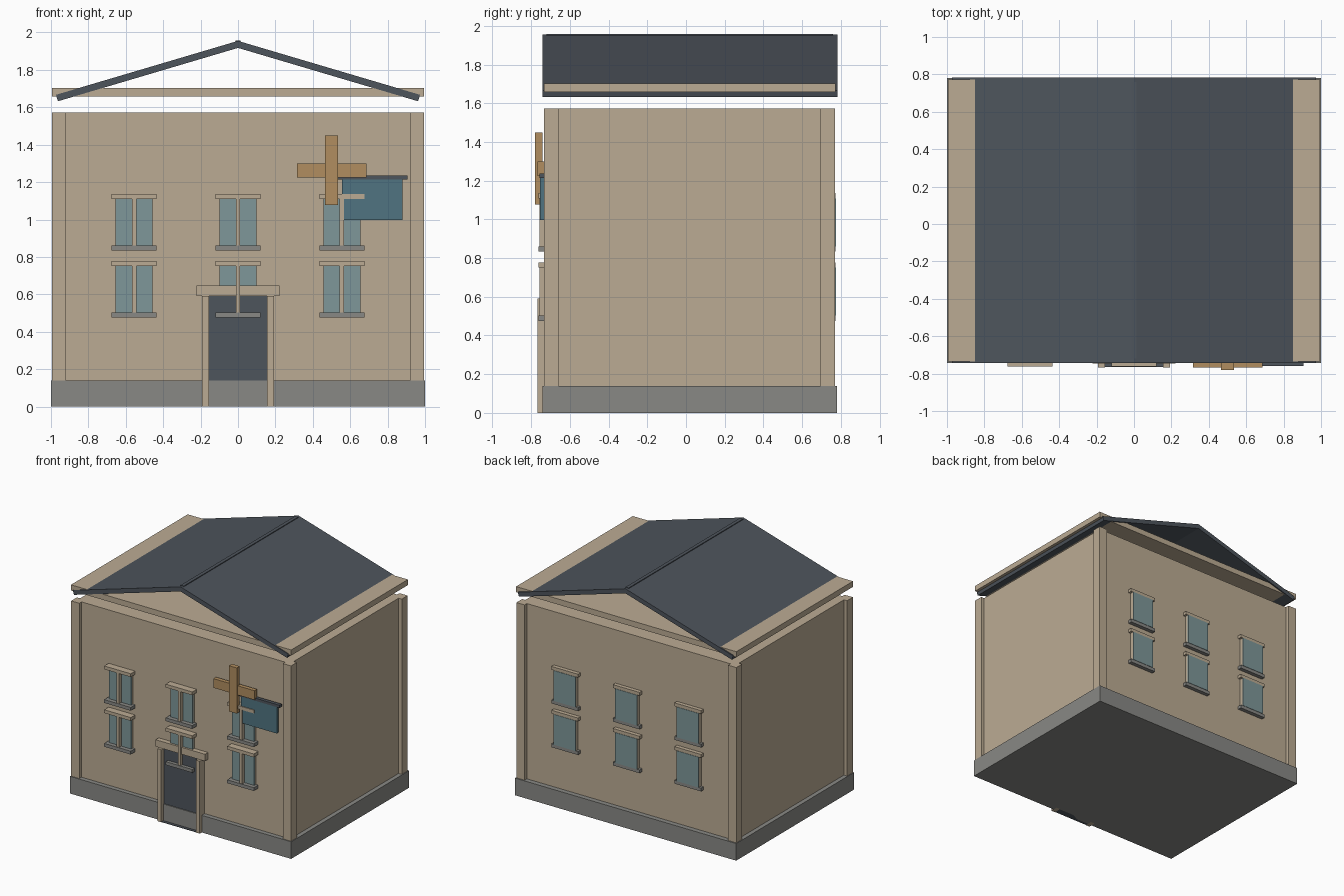
import bpy
import math

cube = bpy.data.objects.get("Cube")
if cube:
    bpy.data.objects.remove(cube, do_unlink=True)


def material(name, rgb):
    mat = bpy.data.materials.new(name)
    mat.use_nodes = True
    color = (*rgb, 1.0)
    mat.diffuse_color = color
    mat.node_tree.nodes["Principled BSDF"].inputs["Base Color"].default_value = color
    return mat


TAN = material("tan plaster", (0.50, 0.41, 0.295))
SLATE = material("dark slate", (0.076, 0.09, 0.108))
GLASS = material("pale blue glass", (0.21, 0.31, 0.32))
GREY = material("grey stone", (0.25, 0.25, 0.235))
WOOD = material("warm wood", (0.44, 0.27, 0.115))
TEAL = material("teal sign paint", (0.08, 0.175, 0.22))


def box(name, mat, x, y, z):
    """Box from (min, max) pairs along each axis."""
    corners = [(a, b, c) for a in x for b in y for c in z]
    faces = [(0, 1, 3, 2), (4, 6, 7, 5), (0, 4, 5, 1),
             (2, 3, 7, 6), (0, 2, 6, 4), (1, 5, 7, 3)]
    mesh = bpy.data.meshes.new(name)
    mesh.from_pydata(corners, [], faces)
    mesh.materials.append(mat)
    obj = bpy.data.objects.new(name, mesh)
    bpy.context.collection.objects.link(obj)
    return obj


def around(center, half):
    return (center - half, center + half)


# Plinth, walls and corner posts
FRONT, BACK = -0.705, 0.74
box("plinth", GREY, (-1, 1), (-0.742, 0.78), (0, 0.14))
box("walls", TAN, (-0.965, 0.965), (FRONT, BACK), (0.14, 1.572))
for side, sx in (("right", -1), ("left", 1)):
    for end, y in (("front", (-0.735, -0.66)), ("back", (0.695, 0.77))):
        box(f"{end}_{side}_corner_post", TAN, around(sx * 0.957, 0.037), y, (0.14, 1.572))

# Ceiling slab and gabled roof
box("ceiling_slab", TAN, (-0.995, 0.995), (-0.735, 0.772), (1.657, 1.703))
PITCH = math.radians(16.5)
for side, sx in (("right", -1), ("left", 1)):
    length = 0.973 / math.cos(PITCH)
    panel = box(f"{side}_roof_panel", SLATE, sorted((0, sx * length)),
                (-0.742, 0.782), (-0.036, 0))
    panel.rotation_euler.y = sx * PITCH
    panel.location.z = 1.955
box("ridge_cap", SLATE, around(0, 0.014), (-0.72, 0.76), (1.92, 1.957))

# Windows on the front and back, two rows of three
for row, z in (("lower", 0.476), ("upper", 0.834)):
    for col, x in (("right", -0.556), ("middle", 0), ("left", 0.556)):
        tag = f"{row}_{col}"
        opening = (z + 0.027, z + 0.275)
        box(f"front_{tag}_frame", TAN, around(x, 0.1), (FRONT, -0.72), opening)
        box(f"front_{tag}_glass", GLASS, around(x, 0.1), (-0.72, -0.728), opening)
        box(f"front_{tag}_mullion", TAN, around(x, 0.012), (-0.758, FRONT), opening)
        box(f"front_{tag}_sill", GREY, around(x, 0.12), (-0.762, FRONT), (z, z + 0.027))
        box(f"front_{tag}_lintel", TAN, around(x, 0.12), (-0.762, FRONT), (z + 0.275, z + 0.302))
        box(f"back_{tag}_frame", TAN, around(x, 0.1), (BACK, 0.767), opening)
        box(f"back_{tag}_glass", GLASS, around(x, 0.1), (0.767, 0.775), opening)
        box(f"back_{tag}_sill", GREY, around(x, 0.12), (BACK, 0.772), (z, z + 0.027))
        box(f"back_{tag}_lintel", TAN, around(x, 0.12), (BACK, 0.772), (z + 0.275, z + 0.302))

# Doorway
box("door", SLATE, around(0, 0.157), (-0.735, FRONT), (0.1, 0.592))
box("door_header", TAN, around(0, 0.223), (-0.745, FRONT), (0.592, 0.648))
box("door_threshold", SLATE, around(0, 0.157), (-0.765, -0.71), (0, 0.004))
for side, sx in (("right", -1), ("left", 1)):
    box(f"{side}_door_jamb", TAN, around(sx * 0.174, 0.018), (-0.768, FRONT), (0, 0.592))

# Cross and hanging sign
box("cross_upright", WOOD, (0.465, 0.535), (-0.78, -0.742), (1.077, 1.45))
box("cross_arm", WOOD, (0.315, 0.687), (-0.768, -0.735), (1.225, 1.3))
box("sign_board", TEAL, (0.556, 0.88), (-0.755, -0.735), (0.997, 1.214))
box("sign_bar", SLATE, (0.53, 0.907), (-0.758, -0.73), (1.214, 1.236))

# Outward normals on every part
import bmesh
for obj in bpy.context.collection.objects:
    if obj.type == 'MESH':
        bm = bmesh.new()
        bm.from_mesh(obj.data)
        bmesh.ops.recalc_face_normals(bm, faces=bm.faces)
        bm.to_mesh(obj.data)
        bm.free()
